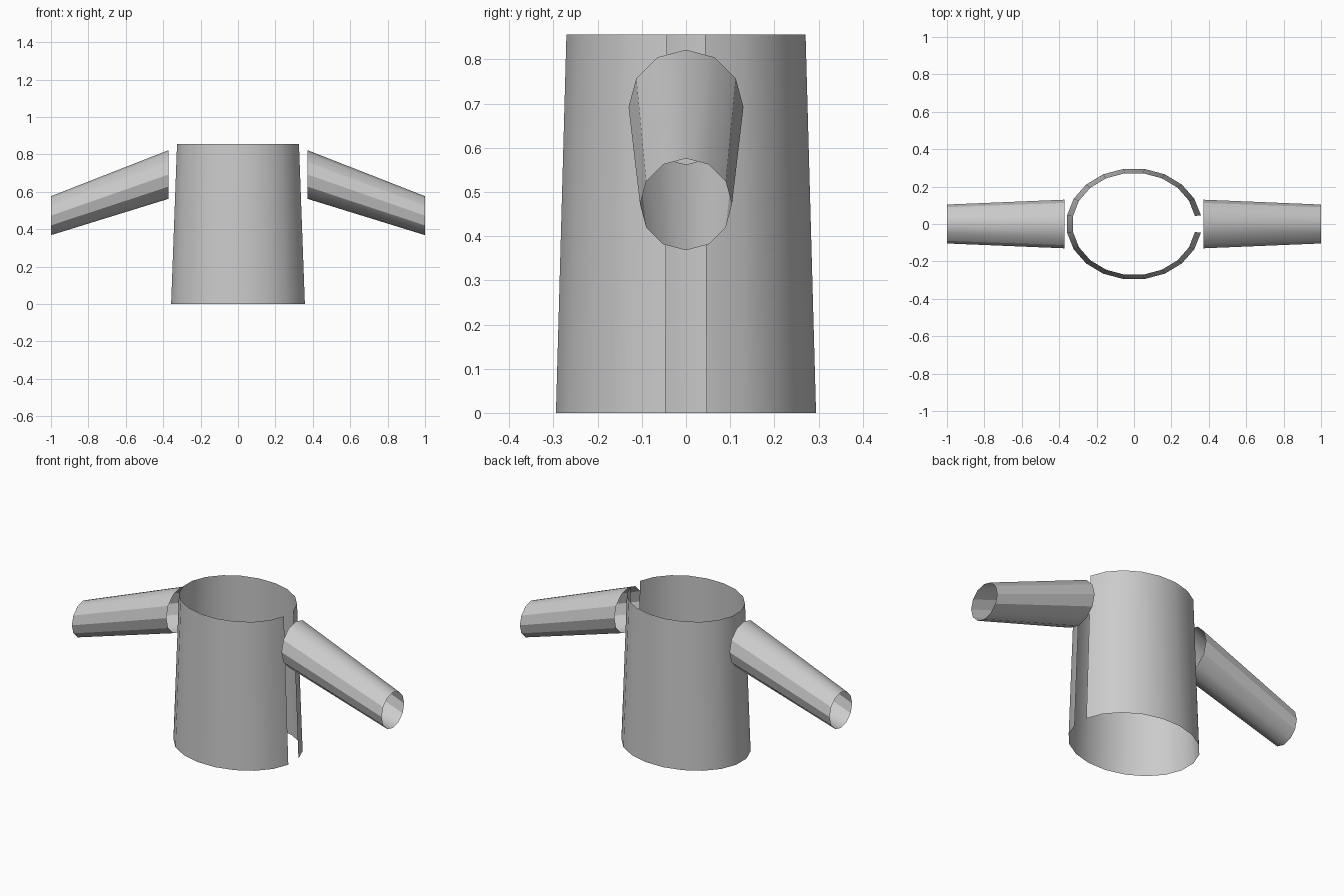
import bpy, bmesh, math

cube = bpy.data.objects.get("Cube")
if cube:
    bpy.data.objects.remove(cube, do_unlink=True)

grey = bpy.data.materials.new("plain grey")
grey.use_nodes = True
colour = (0.6, 0.6, 0.6, 1)
grey.diffuse_color = colour
grey.node_tree.nodes["Principled BSDF"].inputs["Base Color"].default_value = colour


def open_tube(name, ring_a, ring_b, closed=True):
    """Skin two matching rings of points with quads, leaving the ends open."""
    bm = bmesh.new()
    a = [bm.verts.new(p) for p in ring_a]
    b = [bm.verts.new(p) for p in ring_b]
    n = len(a)
    for i in range(n if closed else n - 1):
        j = (i + 1) % n
        bm.faces.new((a[i], a[j], b[j], b[i]))
    mesh = bpy.data.meshes.new(name)
    bm.to_mesh(mesh)
    bm.free()
    mesh.materials.append(grey)
    obj = bpy.data.objects.new(name, mesh)
    bpy.context.collection.objects.link(obj)
    bpy.ops.object.select_all(action='DESELECT')
    obj.select_set(True)
    bpy.context.view_layer.objects.active = obj
    bpy.ops.object.shade_smooth_by_angle(angle=math.radians(30))
    return obj


def body_ring(rx, ry, z, sides=20):
    angles = [math.tau * (i + 0.5) / sides for i in range(sides)]
    return [(rx * math.cos(t), ry * math.sin(t), z) for t in angles]


def sleeve_ring(side, x, z, r, sides=12):
    # upright end ring, wound so that the skin faces outwards on both sides
    angles = [math.tau * i / sides for i in range(sides)]
    return [(side * x, side * r * math.sin(t), z - r * math.cos(t)) for t in angles]


# Tapered oval body, slit open along its left side
open_tube("body", body_ring(0.362, 0.298, 0), body_ring(0.330, 0.274, 0.856), closed=False)

# Drooping, tapered sleeves with upright open ends
for side, label in ((1, "left"), (-1, "right")):
    open_tube(label + "_sleeve",
              sleeve_ring(side, 0.372, 0.692, 0.130),
              sleeve_ring(side, 1.0, 0.472, 0.104))
